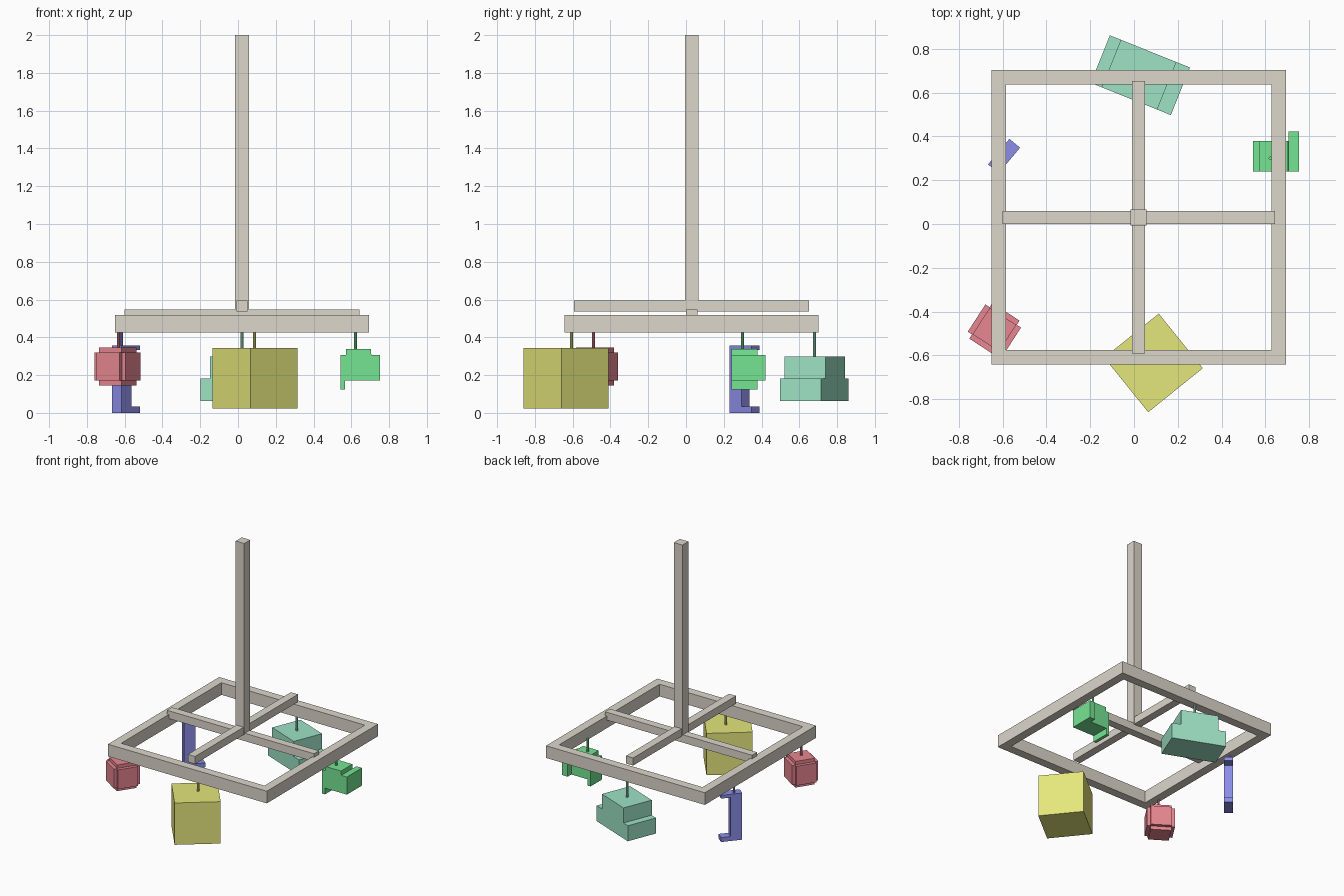
import bpy, bmesh
from math import radians
from mathutils import Matrix, Vector

if "Cube" in bpy.data.objects:
    bpy.data.objects.remove(bpy.data.objects["Cube"])

CX, CY = 0.021, 0.030      # axis of the stand


def material(name, rgb):
    m = bpy.data.materials.new(name)
    m.diffuse_color = (*rgb, 1)
    m.use_nodes = True
    m.node_tree.nodes["Principled BSDF"].inputs["Base Color"].default_value = m.diffuse_color
    return m


wood = material("wood", (0.72, 0.68, 0.60))
yellow = material("yellow", (0.78, 0.79, 0.20))
red = material("red", (0.80, 0.24, 0.28))
blue = material("blue", (0.26, 0.27, 0.80))
green = material("green", (0.18, 0.78, 0.29))
teal = material("teal", (0.34, 0.76, 0.56))


def add_object(name, bm, mat):
    mesh = bpy.data.meshes.new(name)
    bm.to_mesh(mesh)
    bm.free()
    mesh.materials.append(mat)
    ob = bpy.data.objects.new(name, mesh)
    bpy.context.collection.objects.link(ob)
    return ob


def box(name, lo, hi, mat, at=(0, 0), turn=0):
    """Box between two corners, turned about z and moved to at."""
    lo, hi = Vector(lo), Vector(hi)
    bm = bmesh.new()
    bmesh.ops.create_cube(bm, size=1, matrix=Matrix.Translation((lo + hi) / 2) @ Matrix.Diagonal((*(hi - lo), 1)))
    ob = add_object(name, bm, mat)
    ob.location = (*at, 0)
    ob.rotation_euler.z = radians(turn)
    return ob


def prism(name, profile, y0, y1, mat, at=(0, 0), turn=0):
    """XZ outline extruded along y."""
    bm = bmesh.new()
    face = bm.faces.new([bm.verts.new((x, y0, z)) for x, z in profile])
    ext = bmesh.ops.extrude_face_region(bm, geom=[face])
    verts = [g for g in ext["geom"] if isinstance(g, bmesh.types.BMVert)]
    bmesh.ops.translate(bm, vec=(0, y1 - y0, 0), verts=verts)
    bmesh.ops.recalc_face_normals(bm, faces=bm.faces)
    ob = add_object(name, bm, mat)
    ob.location = (*at, 0)
    ob.rotation_euler.z = radians(turn)
    return ob


def hanger(name, x, y, z, mat):
    """Thin rod from the frame down to a hanging piece."""
    bm = bmesh.new()
    top = 0.44
    bmesh.ops.create_cone(bm, cap_ends=True, segments=8, radius1=0.008, radius2=0.008, depth=top - z,
                          matrix=Matrix.Translation((x, y, (top + z) / 2)))
    add_object(name, bm, mat)


# Square ring frame
bm = bmesh.new()
loops = []
for r, z in ((0.672, 0.426), (0.672, 0.519), (0.606, 0.519), (0.606, 0.426)):
    loops.append([bm.verts.new((sx * r, sy * r, z)) for sx, sy in ((-1, -1), (1, -1), (1, 1), (-1, 1))])
for i in range(4):
    a, b = loops[i], loops[(i + 1) % 4]
    for j in range(4):
        k = (j + 1) % 4
        bm.faces.new((a[j], a[k], b[k], b[j]))
bmesh.ops.recalc_face_normals(bm, faces=bm.faces)
add_object("ring_frame", bm, wood).location = (CX, CY, 0)

# Cross bars and post
box("cross_bar_x", (-0.622, -0.03, 0.487), (0.622, 0.03, 0.547), wood, (CX, CY))
box("cross_bar_y", (-0.03, -0.622, 0.536), (0.03, 0.622, 0.594), wood, (CX, CY))
box("post", (-0.036, -0.036, 0.54), (0.036, 0.036, 2.0), wood, (CX, CY))

# Yellow cube
box("yellow_cube", (-0.16, -0.16, 0.024), (0.16, 0.16, 0.344), yellow, (0.089, -0.634), 38.9)
hanger("yellow_hanger", 0.087, -0.606, 0.33, yellow)

# Red block: a cube with a raised panel on each face
for name, size in (("red_block_tall", (0.072, 0.072, 0.1)),
                   ("red_block_wide", (0.097, 0.074, 0.074)),
                   ("red_block_deep", (0.074, 0.097, 0.074))):
    sx, sy, sz = size
    box(name, (-sx, -sy, 0.246 - sz), (sx, sy, 0.246 + sz), red, (-0.637, -0.482), -33)
hanger("red_hanger", -0.633, -0.49, 0.33, red)

# Blue channel: upright with flanges at top and bottom
prism("blue_channel", [(-0.076, 0), (0.076, 0), (0.076, 0.034), (0.007, 0.034),
                       (0.007, 0.332), (0.076, 0.332), (0.076, 0.357), (-0.076, 0.357)],
      -0.0315, 0.0315, blue, (-0.593, 0.310), 50)
hanger("blue_hanger", -0.617, 0.30, 0.34, blue)

# Green block: stepped body with a lip below and a wider side slab
prism("green_body", [(0.543, 0.124), (0.567, 0.124), (0.567, 0.172), (0.706, 0.172), (0.706, 0.307),
                     (0.703, 0.339), (0.571, 0.339), (0.571, 0.307), (0.543, 0.307)],
      0.24, 0.378, green)
box("green_side_slab", (0.706, 0.24, 0.172), (0.753, 0.422, 0.307), green)
hanger("green_hanger", 0.622, 0.30, 0.33, green)

# Teal stepped block
prism("teal_block", [(-0.197, 0.064), (0.197, 0.064), (0.197, 0.183), (0.130, 0.183),
                     (0.130, 0.298), (-0.143, 0.298), (-0.143, 0.183), (-0.197, 0.183)],
      -0.117, 0.117, teal, (0.029, 0.679), -21.9)
hanger("teal_hanger", 0.022, 0.68, 0.28, teal)
